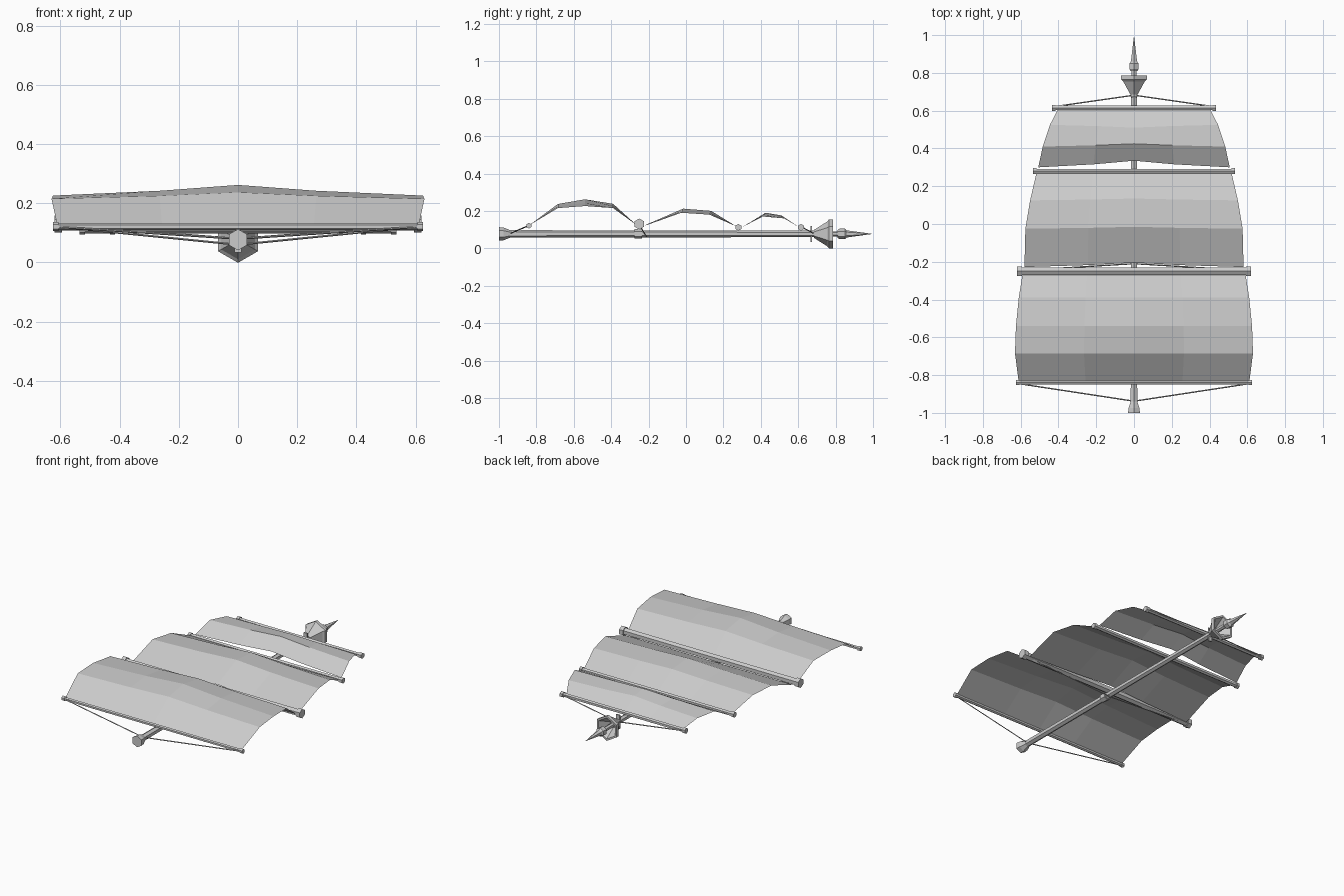
import bpy, math
from mathutils import Vector

cube = bpy.data.objects.get("Cube")
if cube:
    bpy.data.objects.remove(cube, do_unlink=True)

grey = bpy.data.materials.new("light_grey")
grey.use_nodes = True
grey.diffuse_color = (0.6, 0.6, 0.6, 1)
grey.node_tree.nodes["Principled BSDF"].inputs["Base Color"].default_value = (0.6, 0.6, 0.6, 1)

MAST_Z = 0.077


def make_object(name, verts, faces):
    mesh = bpy.data.meshes.new(name)
    mesh.from_pydata(verts, [], faces)
    mesh.materials.append(grey)
    obj = bpy.data.objects.new(name, mesh)
    bpy.context.collection.objects.link(obj)
    return obj


def lathe(name, origin, axis, profile, sides=6):
    """Sweep (distance, radius) pairs into a faceted solid along an axis."""
    axis = Vector(axis).normalized()
    up = Vector((0, 0, 1))
    side = axis.cross(up).normalized()
    up = side.cross(axis)
    verts, faces = [], []
    for d, r in profile:
        for i in range(sides):
            a = 2 * math.pi * i / sides
            verts.append(Vector(origin) + axis * d + (up * math.cos(a) + side * math.sin(a)) * r)
    for k in range(len(profile) - 1):
        for i in range(sides):
            j = (i + 1) % sides
            faces.append([k * sides + i, k * sides + j, (k + 1) * sides + j, (k + 1) * sides + i])
    faces.append(list(range(sides))[::-1])
    faces.append([(len(profile) - 1) * sides + i for i in range(sides)])
    return make_object(name, verts, faces)


def along_mast(name, profile):
    return lathe(name, (0, 0, MAST_Z), (0, 1, 0), profile)


def rope(name, start, end):
    span = Vector(end) - Vector(start)
    return lathe(name, start, span, [(0, 0.0035), (span.length, 0.0035)], 4)


def yard(name, y, z, half, r, cap_r, cap_len):
    inner = half - cap_len
    lathe(name, (0, y, z), (1, 0, 0),
          [(-half, cap_r), (-inner, cap_r), (-inner, r), (inner, r), (inner, cap_r), (half, cap_r)])


def sail(name, rows):
    """Each row: y at centre, y at edge, z at centre, z at edge, half width."""
    columns = (-1, -0.42, 0, 0.42, 1)
    verts, faces = [], []
    for yc, ye, zc, ze, half in rows:
        for c in columns:
            t = abs(c) ** 0.7
            verts.append((c * half, yc + (ye - yc) * t, zc + (ze - zc) * t))
    n = len(columns)
    for k in range(len(rows) - 1):
        for i in range(n - 1):
            a = k * n + i
            faces.append([a, a + 1, a + n + 1, a + n])
    make_object(name, verts, faces)


# Mast with flared foot, centre collar, lookout cup and spike
along_mast("mast", [(-1, 0.036), (-0.975, 0.034), (-0.94, 0.02), (0.7, 0.017)])
along_mast("mast_collar", [(-0.275, 0.025), (-0.235, 0.025)])
along_mast("lookout_cup", [(0.685, 0.022), (0.755, 0.066), (0.765, 0.078), (0.785, 0.078),
                           (0.785, 0.066), (0.72, 0.022)])
along_mast("topmast", [(0.71, 0.014), (0.82, 0.014)])
along_mast("spike", [(0.81, 0.02), (0.82, 0.028), (0.85, 0.028), (0.86, 0.019), (0.995, 0.0005)])

# Thin stay plate below the lookout
bpy.ops.mesh.primitive_cube_add(size=1, location=(0, 0.67, MAST_Z))
plate = bpy.context.object
plate.name = "stay_plate"
plate.scale = (0.024, 0.008, 0.085)
plate.data.materials.append(grey)

# Crossing yards
yard("bottom_yard", -0.84, 0.121, 0.625, 0.011, 0.015, 0.018)
yard("main_yard", -0.25, 0.13, 0.62, 0.022, 0.029, 0.026)
yard("upper_yard", 0.28, 0.112, 0.535, 0.014, 0.018, 0.018)
yard("top_yard", 0.615, 0.112, 0.433, 0.013, 0.018, 0.018)

# Sails billowing upward between the yards
sail("bottom_sail", [(-0.84, -0.84, 0.122, 0.122, 0.61), (-0.685, -0.685, 0.237, 0.215, 0.63),
                     (-0.54, -0.54, 0.262, 0.226, 0.625), (-0.39, -0.39, 0.238, 0.215, 0.61),
                     (-0.265, -0.265, 0.125, 0.125, 0.59)])
sail("middle_sail", [(-0.205, -0.228, 0.13, 0.118, 0.58), (-0.015, -0.025, 0.212, 0.19, 0.575),
                     (0.135, 0.125, 0.2, 0.18, 0.55), (0.268, 0.268, 0.118, 0.118, 0.517)])
sail("upper_sail", [(0.335, 0.3, 0.13, 0.115, 0.507), (0.425, 0.41, 0.19, 0.17, 0.483),
                    (0.51, 0.525, 0.176, 0.16, 0.445), (0.604, 0.604, 0.113, 0.113, 0.405)])

# Stays from the yard ends to the mast
for side, s in (("left", 1), ("right", -1)):
    rope("bottom_stay_" + side, (s * 0.612, -0.845, 0.12), (0, -0.938, 0.08))
    rope("main_stay_" + side, (s * 0.58, -0.245, 0.118), (0, -0.21, 0.06))
    rope("top_stay_" + side, (s * 0.42, 0.622, 0.112), (0, 0.682, 0.08))
